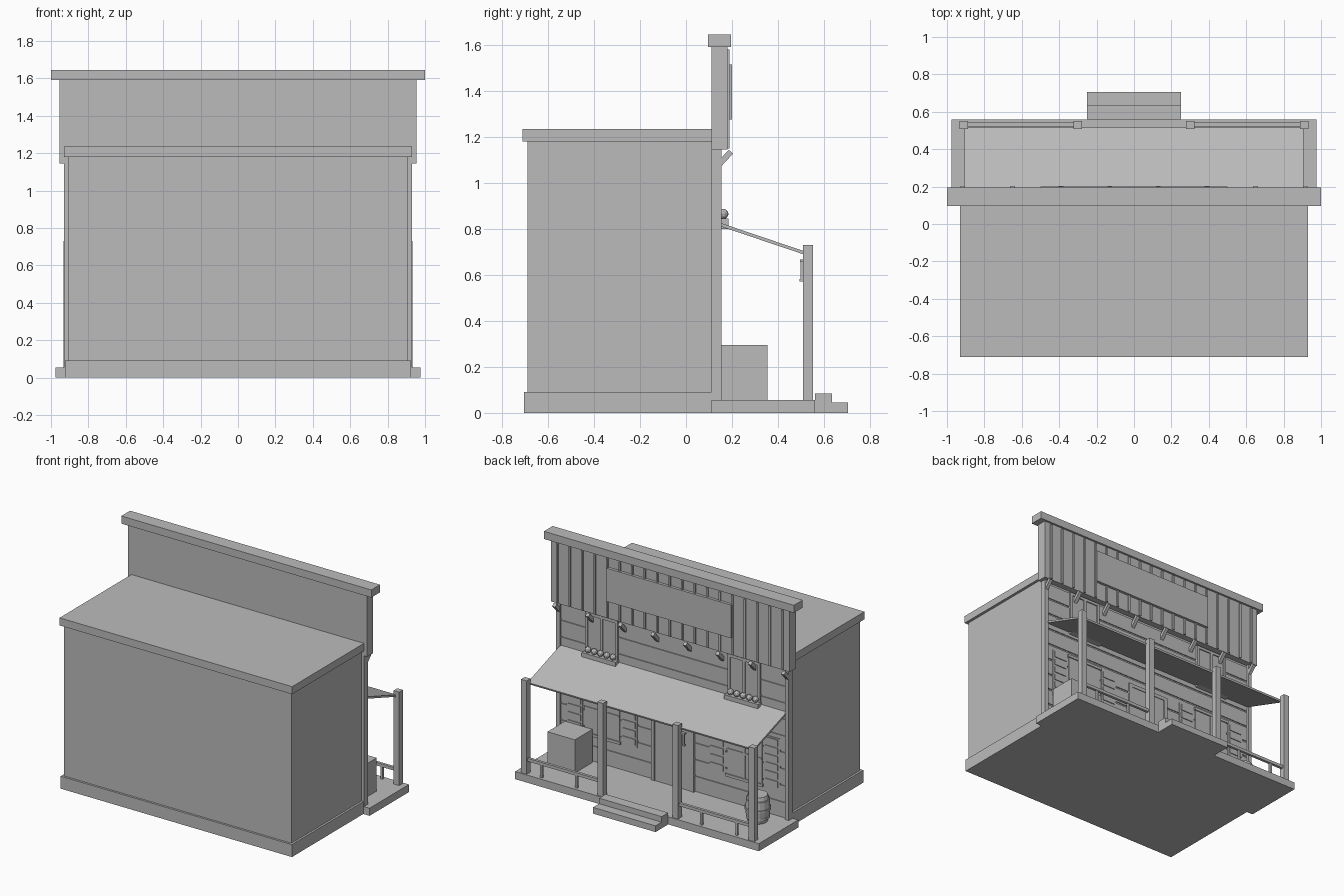
import bpy, bmesh, math
from mathutils import Matrix, Vector

cube = bpy.data.objects.get("Cube")
if cube:
    bpy.data.objects.remove(cube, do_unlink=True)

grey = bpy.data.materials.new("plain_grey")
grey.use_nodes = True
grey.diffuse_color = (0.5, 0.5, 0.5, 1)
grey.node_tree.nodes["Principled BSDF"].inputs["Base Color"].default_value = (0.5, 0.5, 0.5, 1)


def finish(name, bm):
    mesh = bpy.data.meshes.new(name)
    bm.to_mesh(mesh)
    bm.free()
    mesh.materials.append(grey)
    obj = bpy.data.objects.new(name, mesh)
    bpy.context.collection.objects.link(obj)
    return obj


def add_box(bm, x, y, z):
    """Box from (min, max) pairs."""
    centre = [(a + b) / 2 for a, b in (x, y, z)]
    size = [b - a for a, b in (x, y, z)]
    bmesh.ops.create_cube(bm, size=1, matrix=Matrix.Translation(centre) @ Matrix.Diagonal((*size, 1)))


def boxes(name, *parts):
    bm = bmesh.new()
    for part in parts:
        add_box(bm, *part)
    return finish(name, bm)


def around(c, width):
    return (c - width / 2, c + width / 2)


def beam(name, xs, start, end, width, thick):
    """Sloping beam in the yz plane, repeated at every x."""
    bm = bmesh.new()
    a, b = Vector((0, *start)), Vector((0, *end))
    angle = math.atan2(b.z - a.z, b.y - a.y)
    for x in xs:
        m = Matrix.Translation((a + b) / 2 + Vector((x, 0, 0))) @ Matrix.Rotation(angle, 4, 'X')
        bmesh.ops.create_cube(bm, size=1, matrix=m @ Matrix.Diagonal((width, (b - a).length, thick, 1)))
    return finish(name, bm)


# Main building
boxes("building_body", ((-.91, .91), (-.69, .11), (0, 1.18)))
boxes("plinth", ((-.925, .925), (-.705, .11), (0, .09)))
boxes("roof_slab", ((-.93, .93), (-.71, .11), (1.18, 1.235)))

# Facade with clapboards and corner trim
boxes("facade_wall", ((-.93, .93), (.11, .135), (.05, 1.15)))
boxes("clapboards", *[((-.9, .9), (.13, .142), (.06 + i * .12, .168 + i * .12)) for i in range(9)])
boxes("corner_trim", *[(around(s * .915, .03), (.11, .155), (.05, 1.145)) for s in (-1, 1)])

# False front, battens, cornice and blank sign board
boxes("false_front", ((-.955, .955), (.11, .18), (1.145, 1.6)))
boxes("false_front_battens", *[(around(-.9 + i * .1, .014), (.178, .19), (1.15, 1.58)) for i in range(19)])
boxes("cornice", ((-1, 1), (.095, .195), (1.59, 1.645)))
boxes("sign_board", ((-.5, .5), (.18, .2), (1.275, 1.515)))
beam("eave_brackets", [s * x for s in (-1, 1) for x in (.13, .39, .65, .915)],
     (.135, 1.07), (.195, 1.135), .025, .025)

# Porch and steps
boxes("porch_floor", ((-.975, .975), (.11, .56), (0, .055)))
boxes("upper_step", ((-.25, .25), (.56, .635), (0, .085)))
boxes("lower_step", ((-.25, .25), (.635, .705), (0, .045)))
boxes("porch_posts", *[(around(x, .045), (.508, .552), (.05, .73)) for x in (-.91, -.3, .3, .91)])
beam("awning", [0], (.13, .825), (.515, .695), 1.81, .014)
for side, s in (("left", 1), ("right", -1)):
    boxes(side + "_railing",
          (around(s * .605, .57), (.522, .542), (.145, .167)),
          *[(around(s * x, .016), (.524, .54), (.05, .15)) for x in (.5, .78)])

# Hanging lantern beside a post
boxes("lantern", (around(-.335, .012), (.498, .508), (.575, .665)),
      (around(-.325, .05), (.495, .515), (.655, .667)),
      (around(-.335, .02), (.494, .512), (.57, .582)))

# Double door
boxes("double_door", *[((min(0, s * .145) + .003, max(0, s * .145) - .003), (.13, .15), (.055, .58)) for s in (-1, 1)])
boxes("door_frame", *[(around(s * .158, .025), (.13, .155), (.055, .605)) for s in (-1, 1)],
      ((-.17, .17), (.13, .155), (.58, .605)))

# Windows with shutters, window boxes and round blooms
for side, s in (("left", 1), ("right", -1)):
    c = s * .57
    boxes(side + "_lower_window", (around(c, .28), (.13, .147), (.25, .62)),
          (around(c, .3), (.13, .155), (.24, .26)),
          (around(c, .3), (.13, .155), (.61, .63)),
          (around(c, .015), (.13, .152), (.25, .62)),
          (around(c, .28), (.13, .152), (.43, .445)))
    shutters = []
    for x in (c - .218, c + .218):
        shutters.append((around(x, .13), (.13, .147), (.25, .62)))
        shutters += [(around(x, .1), (.14, .153), (.265 + i * .06, .31 + i * .06)) for i in range(6)]
    boxes(side + "_shutters", *shutters)
    boxes(side + "_upper_window", (around(c, .25), (.13, .147), (.82, 1.13)),
          *[(around(c + t * .12, .02), (.13, .155), (.82, 1.13)) for t in (-1, 0, 1)],
          (around(c, .26), (.13, .155), (1.11, 1.13)))
    boxes(side + "_window_box", (around(c, .27), (.14, .185), (.8, .845)))
    bm = bmesh.new()
    for i in range(5):
        bmesh.ops.create_icosphere(bm, subdivisions=2, radius=.022,
                                   matrix=Matrix.Translation((c - .1 + i * .05, .163, .865)))
    finish(side + "_flowers", bm)

# Crate
boxes("crate", ((.64, .86), (.155, .355), (.055, .295)))


# Barrel with hoops
def lathe(name, rings, sides=16):
    bm = bmesh.new()
    loops = [[bm.verts.new((-.76 + r * math.cos(i * math.tau / sides),
                            .265 + r * math.sin(i * math.tau / sides), z))
              for i in range(sides)] for r, z in rings]
    for lo, hi in zip(loops, loops[1:]):
        for i in range(sides):
            j = (i + 1) % sides
            bm.faces.new((lo[i], lo[j], hi[j], hi[i]))
    bm.faces.new(loops[0][::-1])
    bm.faces.new(loops[-1])
    return finish(name, bm)


lathe("barrel", [(.066, .055), (.079, .1), (.084, .15), (.079, .2), (.066, .245)])
for name, r, z in (("lower_hoop", .08, .09), ("upper_hoop", .08, .21), ("middle_hoop", .088, .15)):
    lathe("barrel_" + name, [(r, z - .008), (r, z + .008)])
